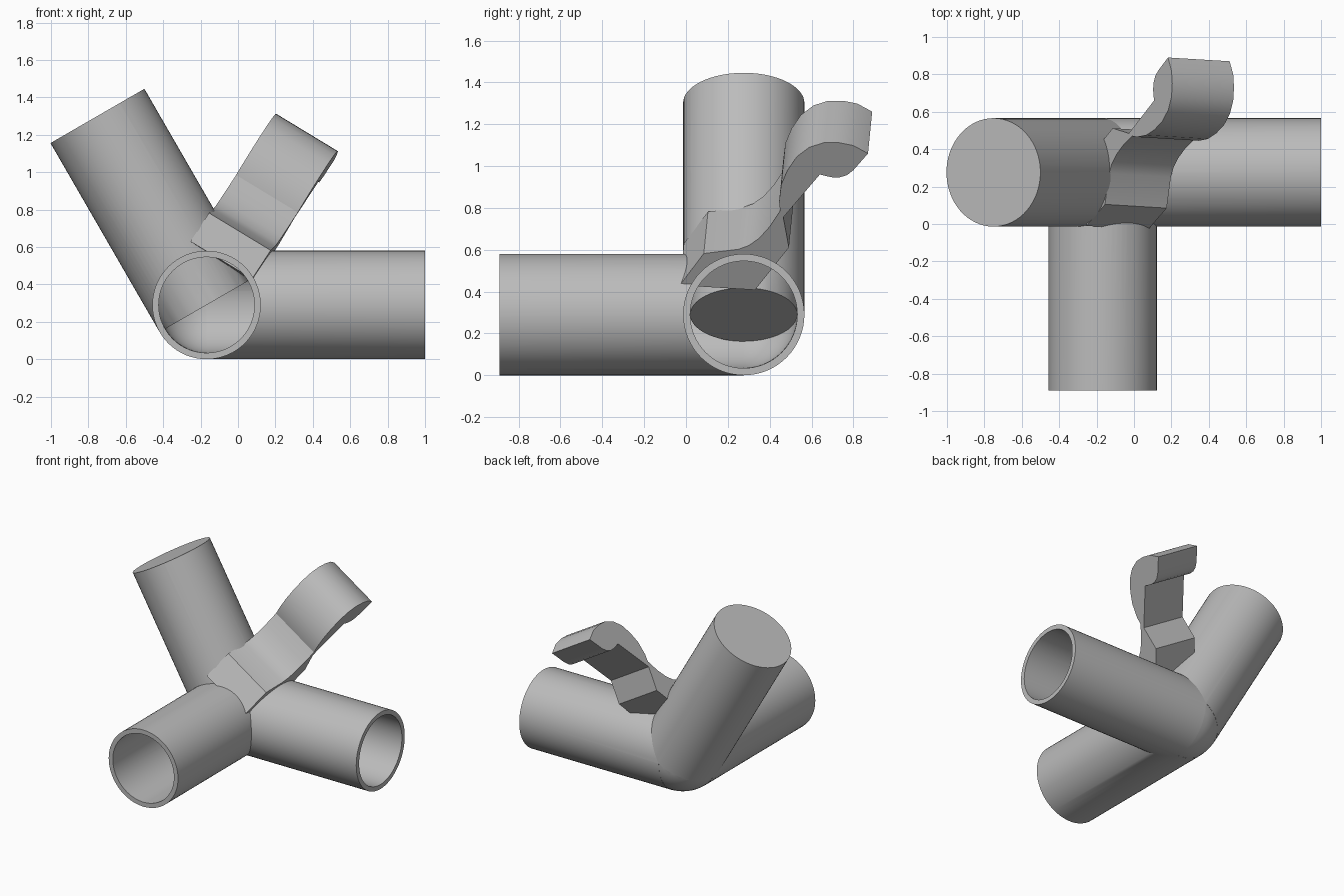
import bpy, bmesh, math
from mathutils import Vector

if "Cube" in bpy.data.objects:
    bpy.data.objects.remove(bpy.data.objects["Cube"])

C = Vector((-0.168, 0.276, 0.29))      # centre of the joint
R_OUT, R_IN, LENGTH = 0.29, 0.256, 1.167
ARMS = [Vector((1, 0, 0)), Vector((0, -1, 0)), Vector((-0.5, 0, math.sqrt(0.75)))]

grey = bpy.data.materials.new("light_grey")
grey.diffuse_color = (0.5, 0.5, 0.5, 1)
grey.use_nodes = True
grey.node_tree.nodes["Principled BSDF"].inputs["Base Color"].default_value = grey.diffuse_color


def cylinder(name, direction, radius, length):
    bpy.ops.mesh.primitive_cylinder_add(
        vertices=64, radius=radius, depth=length,
        location=C + direction * length / 2,
        rotation=direction.to_track_quat('Z', 'Y').to_euler())
    ob = bpy.context.object
    ob.name = name
    return ob


def ball(name, radius):
    bpy.ops.mesh.primitive_uv_sphere_add(segments=48, ring_count=24, radius=radius, location=C)
    ob = bpy.context.object
    ob.name = name
    return ob


def boolean(ob, other, operation):
    mod = ob.modifiers.new(operation.lower(), 'BOOLEAN')
    mod.object, mod.operation, mod.solver = other, operation, 'EXACT'
    bpy.context.view_layer.objects.active = ob
    bpy.ops.object.modifier_apply(modifier=mod.name)
    bpy.data.objects.remove(other, do_unlink=True)


def three_way(name, radius, length):
    body = ball(name, radius - 0.0007)
    for d in ARMS:
        boolean(body, cylinder("arm", d, radius, length), 'UNION')
    return body


# Hollow three-way tube joint
joint = three_way("tube_joint", R_OUT, LENGTH)
boolean(joint, three_way("bore", R_IN, LENGTH + 0.05), 'DIFFERENCE')

# Hooked clip: side profile in (y, z), swept straight across its width
profile = [(-0.03, 0.43), (0.085, 0.582), (0.25, 0.602), (0.30, 0.62), (0.35, 0.655),
           (0.40, 0.71), (0.45, 0.785), (0.445, 0.83), (0.455, 0.91), (0.485, 0.98),
           (0.53, 1.045), (0.59, 1.09), (0.66, 1.112), (0.73, 1.112), (0.80, 1.098),
           (0.87, 1.06), (0.80, 0.98), (0.77, 0.957), (0.735, 0.946), (0.70, 0.946),
           (0.67, 0.952), (0.64, 0.96), (0.465, 0.755), (0.492, 0.61), (0.33, 0.408)]
width = Vector((-0.33, 0.02, 0.20))
bm = bmesh.new()
verts = [bm.verts.new((-0.183 + 0.606 * z + 0.06 * y, y, z)) for y, z in profile]
face = bm.faces.new(verts)
ext = bmesh.ops.extrude_face_region(bm, geom=[face])
bmesh.ops.translate(bm, vec=width, verts=[v for v in ext["geom"] if isinstance(v, bmesh.types.BMVert)])
bmesh.ops.recalc_face_normals(bm, faces=bm.faces)
mesh = bpy.data.meshes.new("hook_clip")
bm.to_mesh(mesh)
bm.free()
clip = bpy.data.objects.new("hook_clip", mesh)
bpy.context.collection.objects.link(clip)

# Colour and shading
for ob in (joint, clip):
    ob.data.materials.clear()
    ob.data.materials.append(grey)
    bpy.ops.object.select_all(action='DESELECT')
    ob.select_set(True)
    bpy.context.view_layer.objects.active = ob
    bpy.ops.object.shade_smooth_by_angle(angle=math.radians(28))
